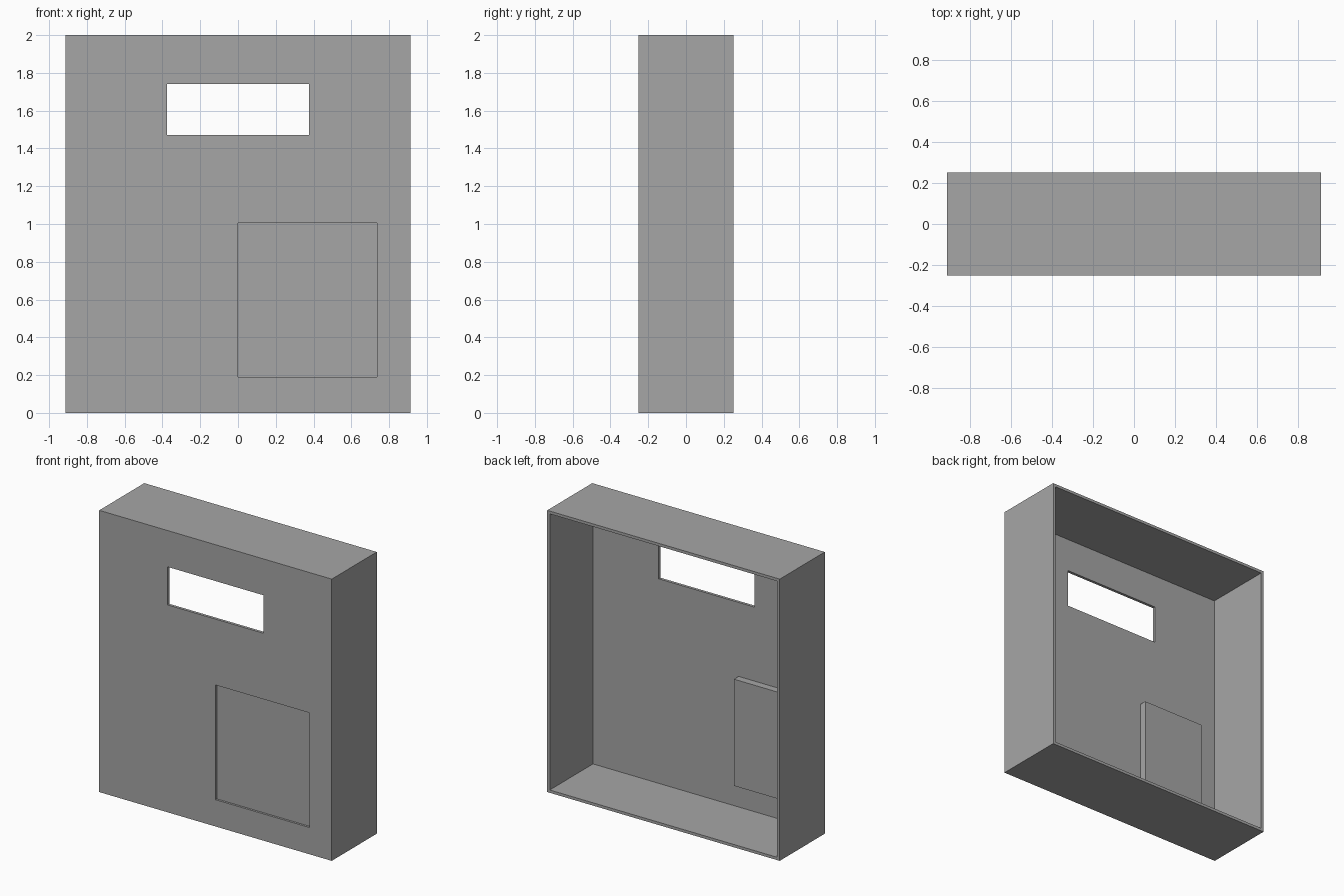
import bpy

if "Cube" in bpy.data.objects:
    bpy.data.objects.remove(bpy.data.objects["Cube"])

W, D, H = 1.826, 0.505, 2.0   # overall width, depth, height
T = 0.02                      # sheet thickness
FRONT, BACK = -D / 2, D / 2

grey = bpy.data.materials.new("mid grey")
grey.diffuse_color = (0.38, 0.38, 0.38, 1)
grey.use_nodes = True
grey.node_tree.nodes["Principled BSDF"].inputs["Base Color"].default_value = grey.diffuse_color


def box(name, x, y, z):
    """Box between the given (min, max) ranges."""
    bpy.ops.mesh.primitive_cube_add(size=1)
    ob = bpy.context.object
    ob.name = name
    ob.location = [(r[0] + r[1]) / 2 for r in (x, y, z)]
    ob.scale = [r[1] - r[0] for r in (x, y, z)]
    bpy.ops.object.transform_apply(location=True, rotation=False, scale=True)
    ob.data.materials.append(grey)
    return ob


def cut(target, x, y, z):
    """Subtract a box from the target."""
    cutter = box("cutter", x, y, z)
    cutter.hide_render = True
    mod = target.modifiers.new("cut", 'BOOLEAN')
    mod.operation = 'DIFFERENCE'
    mod.solver = 'EXACT'
    mod.object = cutter
    bpy.context.view_layer.objects.active = target
    bpy.ops.object.modifier_apply(modifier=mod.name)
    bpy.data.objects.remove(cutter)


# Thin-walled housing, open at the back
housing = box("housing", (-W / 2, W / 2), (FRONT, BACK), (0, H))
cut(housing, (-W / 2 + T, W / 2 - T), (FRONT + T, BACK + 0.1), (T, H - T))

# Window opening through the front panel
cut(housing, (-0.377, 0.377), (FRONT - 0.1, FRONT + T + 0.1), (1.472, 1.742))

# Shallow recess in the front panel
cut(housing, (0, 0.737), (FRONT - 0.1, FRONT + 0.015), (0.19, 1.004))

# Raised block on the inside of the front panel
box("inner_block", (-0.737, -0.25), (FRONT + T - 0.004, FRONT + T + 0.052), (0.19, 0.947))
